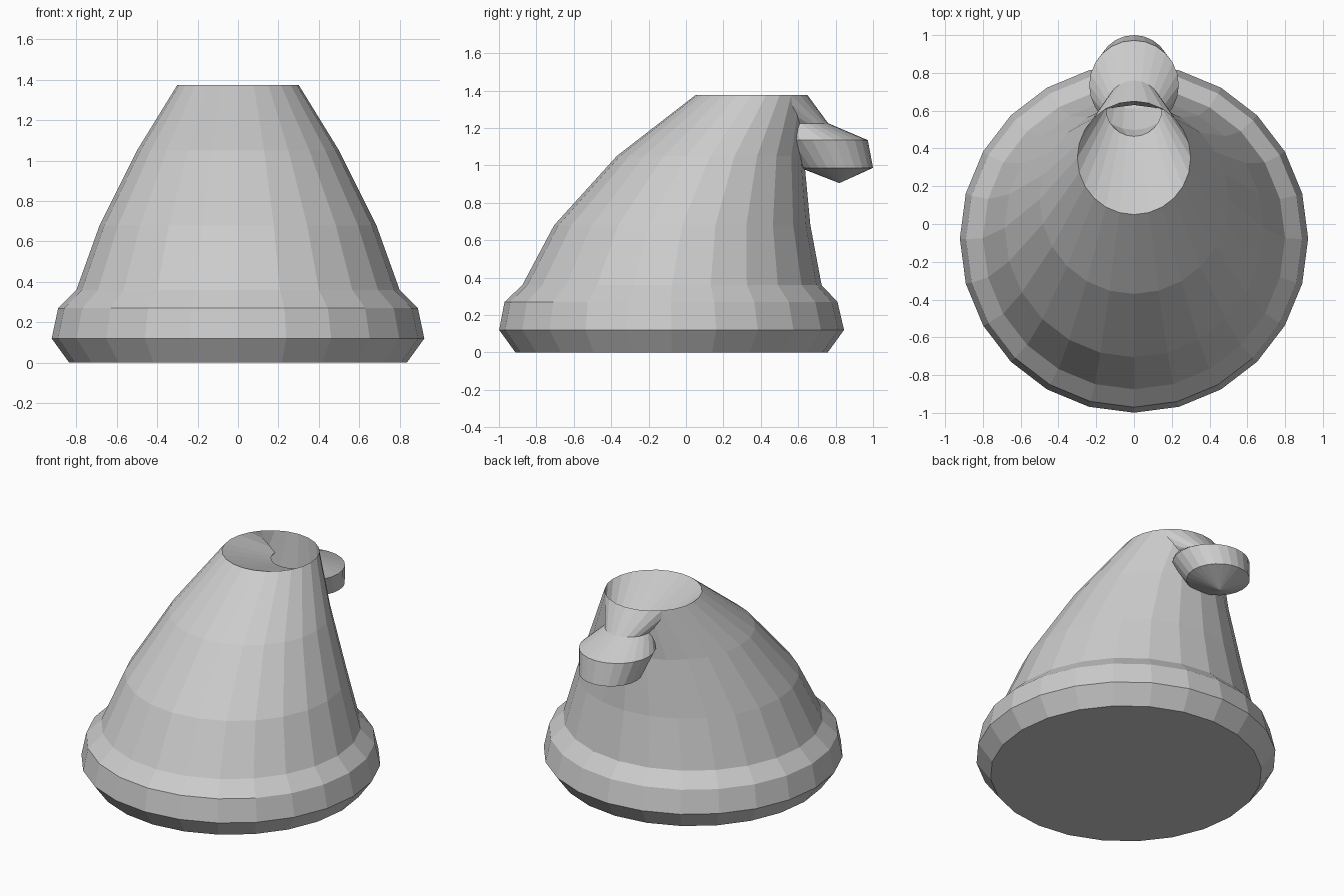
import bpy
import bmesh
from math import cos, sin, tau

cube = bpy.data.objects.get("Cube")
if cube:
    bpy.data.objects.remove(cube, do_unlink=True)

SIDES = 24

grey = bpy.data.materials.new("plain_grey")
grey.use_nodes = True
GREY = (0.6, 0.6, 0.6, 1)
grey.diffuse_color = GREY
grey.node_tree.nodes["Principled BSDF"].inputs["Base Color"].default_value = GREY


def loft(name, rings, cap_start=False, apex=None, flip=False):
    """Bridge level rings given as (centre y, height, radius)."""
    bm = bmesh.new()
    loops = []
    for y, z, r in rings:
        loops.append([bm.verts.new((r * cos(tau * i / SIDES), y + r * sin(tau * i / SIDES), z))
                      for i in range(SIDES)])
    for low, high in zip(loops, loops[1:]):
        for i in range(SIDES):
            j = (i + 1) % SIDES
            bm.faces.new((low[i], low[j], high[j], high[i]))
    if cap_start:
        bm.faces.new(loops[0][::-1])
    if apex:
        tip = bm.verts.new(apex)
        for i in range(SIDES):
            bm.faces.new((loops[-1][i], loops[-1][(i + 1) % SIDES], tip))
    if flip:
        bmesh.ops.reverse_faces(bm, faces=bm.faces[:])
    mesh = bpy.data.meshes.new(name)
    bm.to_mesh(mesh)
    bm.free()
    mesh.materials.append(grey)
    obj = bpy.data.objects.new(name, mesh)
    bpy.context.collection.objects.link(obj)
    return obj


# Brim and leaning crown, open at the top
top_rim = (0.35, 1.375, 0.3)
loft("hat_body", [
    (-0.077, 0.0, 0.835), (-0.077, 0.12, 0.922), (-0.08, 0.27, 0.89),
    (-0.075, 0.36, 0.8), (-0.02, 0.68, 0.685), (0.13, 1.05, 0.5), top_rim,
], cap_start=True)

# Crown folds over backwards into a narrow neck
neck_ring = (0.612, 1.225, 0.148)
loft("folded_neck", [top_rim, neck_ring])

# Drooping bobble at the end of the neck
loft("hanging_tip", [neck_ring, (0.735, 1.135, 0.237), (0.805, 0.987, 0.195)],
     apex=(0, 0.82, 0.905), flip=True)
